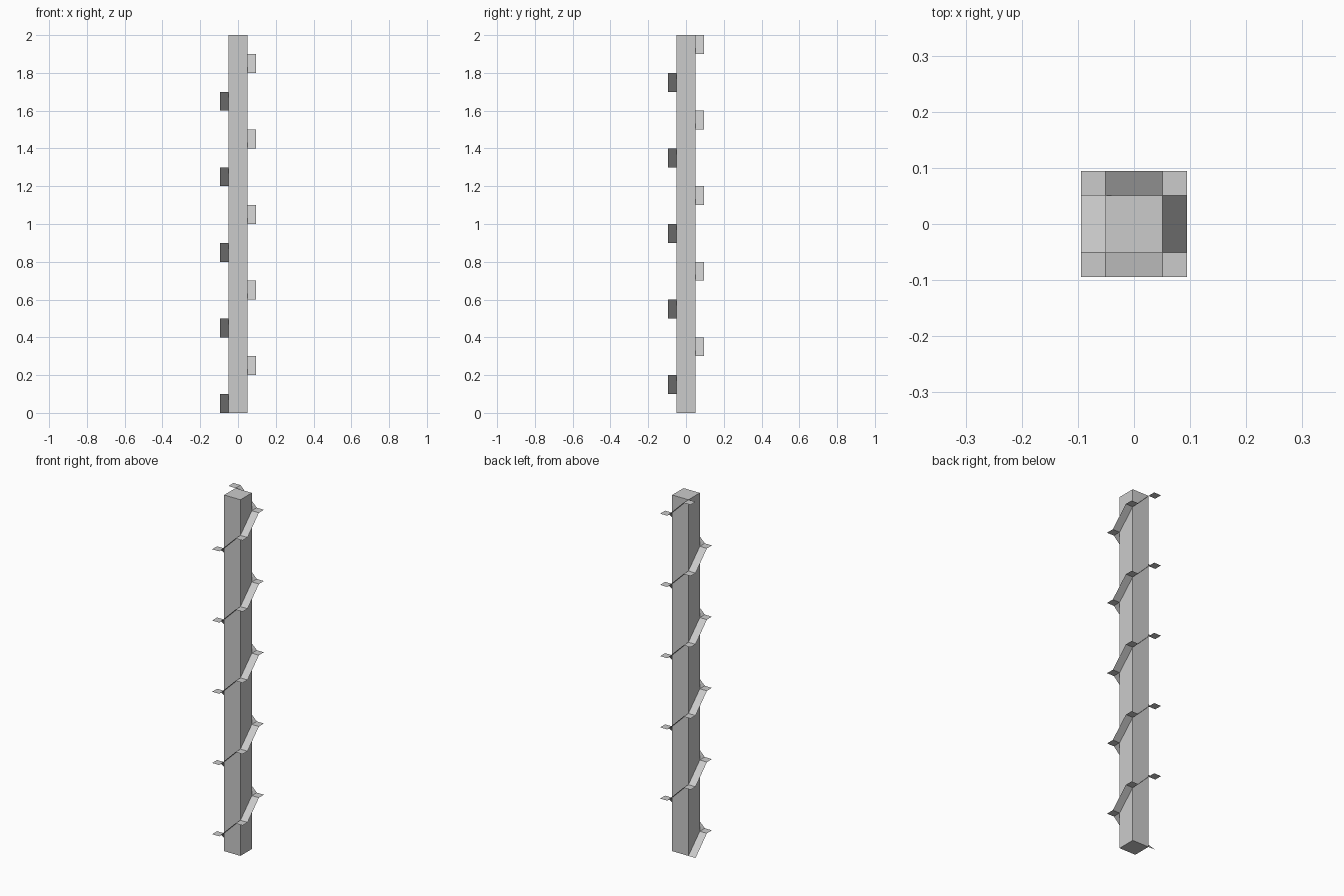
import bpy, bmesh
from mathutils import Vector

if "Cube" in bpy.data.objects:
    bpy.data.objects.remove(bpy.data.objects["Cube"])

R = 0.0505      # half width of the column
OUT = 0.0945    # outer half width of the ramp
RISE = 0.1      # climb per side
STEPS = 20

# Square central column
bpy.ops.mesh.primitive_cube_add(size=1, location=(0, 0, 1))
column = bpy.context.object
column.name = "column"
column.scale = (2 * R, 2 * R, 2)

# Thin ramp winding round the column, with a level landing at each corner
bm = bmesh.new()
corners = [Vector(c) for c in ((-1, 1, 0), (-1, -1, 0), (1, -1, 0), (1, 1, 0))]
normals = [Vector(n) for n in ((-1, 0, 0), (0, -1, 0), (1, 0, 0), (0, 1, 0))]
w = OUT - R


def quad(*points):
    bm.faces.new([bm.verts.new(p) for p in points])


for k in range(STEPS):
    n, n2 = normals[k % 4] * w, normals[(k + 1) % 4] * w
    a = corners[k % 4] * R + Vector((0, 0, k * RISE))
    b = corners[(k + 1) % 4] * R + Vector((0, 0, (k + 1) * RISE))
    quad(a, a + n, b + n, b)              # sloping run
    quad(b, b + n, b + n + n2, b + n2)    # corner landing

bmesh.ops.remove_doubles(bm, verts=bm.verts, dist=1e-5)
bmesh.ops.recalc_face_normals(bm, faces=bm.faces)
bm.normal_update()
bm.faces.ensure_lookup_table()
if bm.faces[0].normal.z < 0:
    bmesh.ops.reverse_faces(bm, faces=bm.faces)
mesh = bpy.data.meshes.new("spiral_ramp")
bm.to_mesh(mesh)
bm.free()
bpy.context.collection.objects.link(bpy.data.objects.new("spiral_ramp", mesh))
